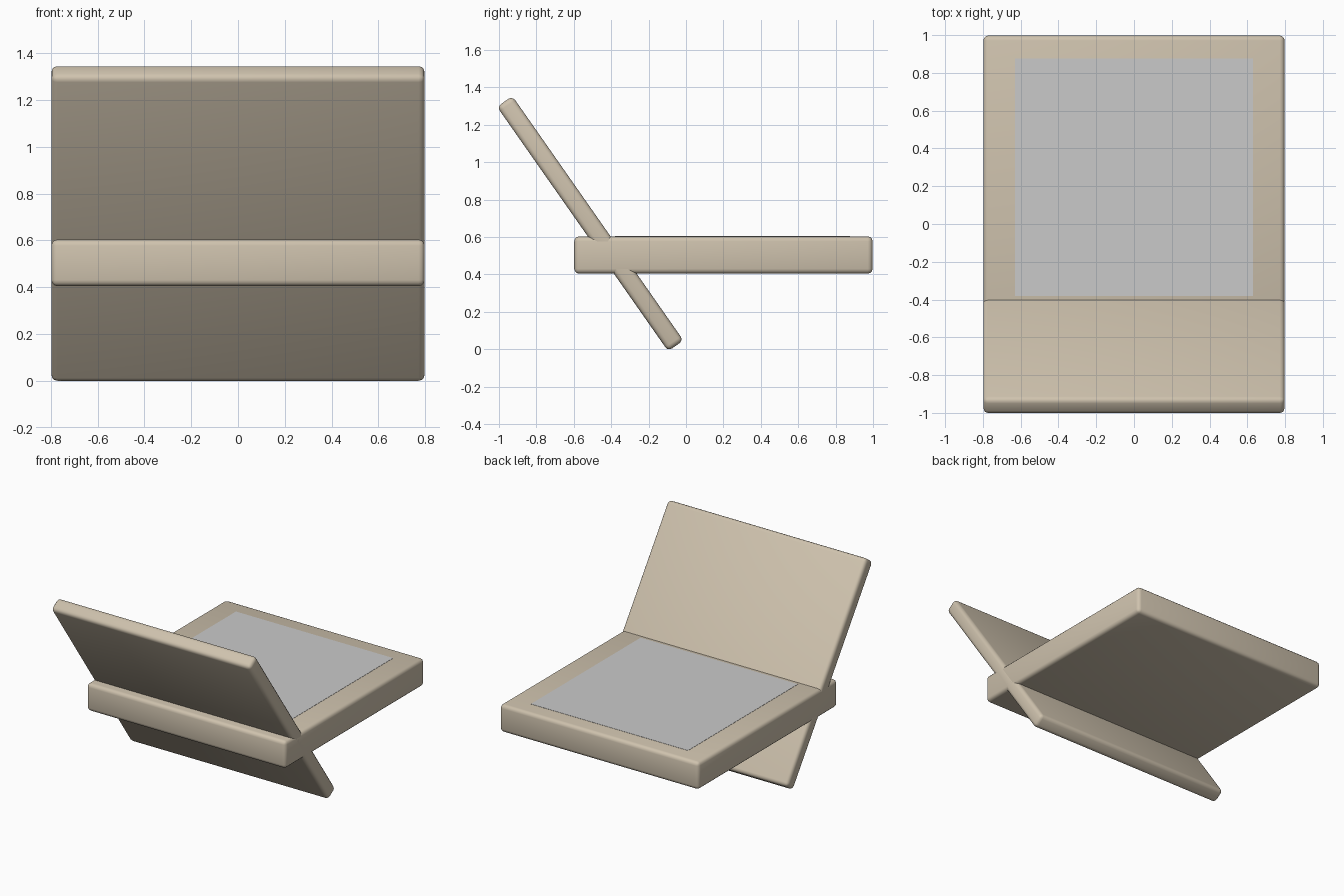
import bpy
import math

cube = bpy.data.objects.get("Cube")
if cube:
    bpy.data.objects.remove(cube, do_unlink=True)


def material(name, color):
    mat = bpy.data.materials.new(name)
    mat.use_nodes = True
    mat.diffuse_color = (*color, 1)
    mat.node_tree.nodes["Principled BSDF"].inputs["Base Color"].default_value = (*color, 1)
    return mat


def slab(name, size, location, mat, tilt=0, bevel=0):
    """Box with optional rounded edges, tilted about x."""
    bpy.ops.mesh.primitive_cube_add(size=1, location=location)
    obj = bpy.context.object
    obj.name = name
    obj.scale = size
    bpy.ops.object.transform_apply(location=False, rotation=False, scale=True)
    obj.rotation_euler.x = math.radians(tilt)
    obj.data.materials.append(mat)
    if bevel:
        mod = obj.modifiers.new("rounded_edges", "BEVEL")
        mod.width = bevel
        mod.segments = 3
        bpy.ops.object.modifier_apply(modifier=mod.name)
        bpy.ops.object.shade_smooth_by_angle(angle=math.radians(35))
    return obj


beige = material("beige", (0.62, 0.54, 0.42))
grey = material("light_grey", (0.59, 0.59, 0.59))

SIDE = 1.595

# Flat body and the leaning panel that passes through it
slab("body", (SIDE, SIDE, 0.199), (0, 0.2, 0.504), beige, bevel=0.026)
slab("leaning_panel", (SIDE, SIDE, 0.1), (0, -0.512, 0.672), beige, tilt=-55, bevel=0.026)

# Thin inlay on the top of the body
slab("top_inlay", (1.26, 1.257, 0.006), (0, 0.248, 0.602), grey)
